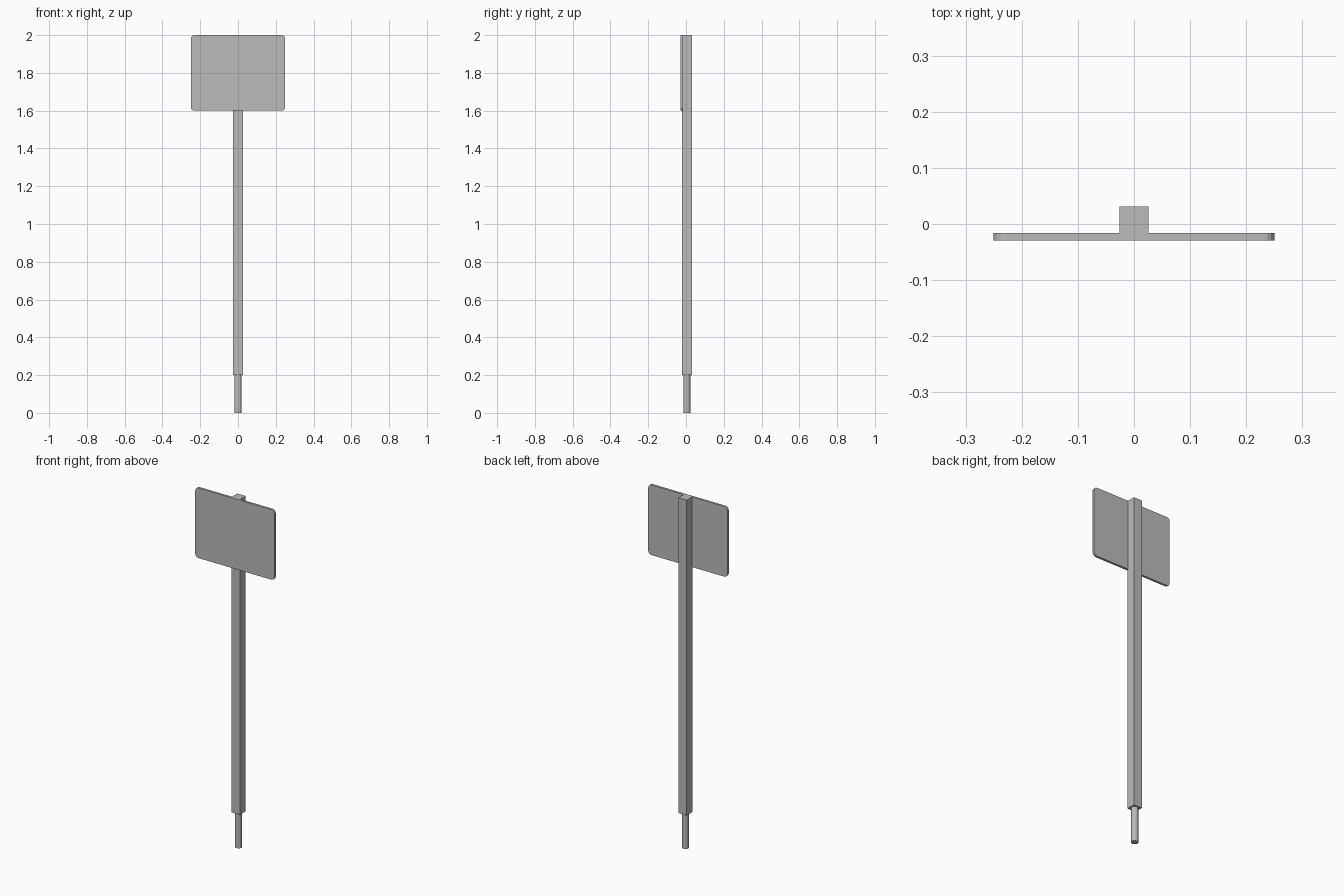
import bpy
import bmesh
from math import cos, sin, pi

if "Cube" in bpy.data.objects:
    bpy.data.objects.remove(bpy.data.objects["Cube"])

grey = bpy.data.materials.new("plain_grey")
grey.use_nodes = True
colour = (0.5, 0.5, 0.5, 1)
grey.diffuse_color = colour
grey.node_tree.nodes["Principled BSDF"].inputs["Base Color"].default_value = colour


def extrude_profile(name, points, direction):
    """Extrude a closed planar outline along a direction vector."""
    bm = bmesh.new()
    base = bm.faces.new([bm.verts.new(p) for p in points])
    result = bmesh.ops.extrude_face_region(bm, geom=[base], use_keep_orig=True)
    moved = [g for g in result["geom"] if isinstance(g, bmesh.types.BMVert)]
    bmesh.ops.translate(bm, vec=direction, verts=moved)
    bmesh.ops.recalc_face_normals(bm, faces=bm.faces)
    mesh = bpy.data.meshes.new(name)
    bm.to_mesh(mesh)
    bm.free()
    mesh.materials.append(grey)
    obj = bpy.data.objects.new(name, mesh)
    bpy.context.collection.objects.link(obj)
    return obj


def ring(radius, start, sweep, steps):
    return [(radius * cos(start + sweep * i / steps),
             radius * sin(start + sweep * i / steps)) for i in range(steps + 1)]


post_y = 0.005
half = 0.026

# Square post
square = [(x * half, post_y + y * half, 0.2)
          for x, y in ((-1, -1), (1, -1), (1, 1), (-1, 1))]
extrude_profile("post", square, (0, 0, 1.8))

# Round ground peg, running up to the post
circle = [(x, post_y + y, 0) for x, y in ring(0.019, 0, 2 * pi, 12)[:-1]]
extrude_profile("ground_peg", circle, (0, 0, 0.2))

# Rounded rectangular sign board, set into the front of the post
r = 0.02
outline = []
for i, (sx, sz) in enumerate(((1, 1), (-1, 1), (-1, -1), (1, -1))):
    cx, cz = sx * (0.25 - r), 1.8 + sz * (0.2 - r)
    outline += [(cx + x, -0.029, cz + z) for x, z in ring(r, i * pi / 2, pi / 2, 4)]
extrude_profile("sign_board", outline, (0, 0.013, 0))
